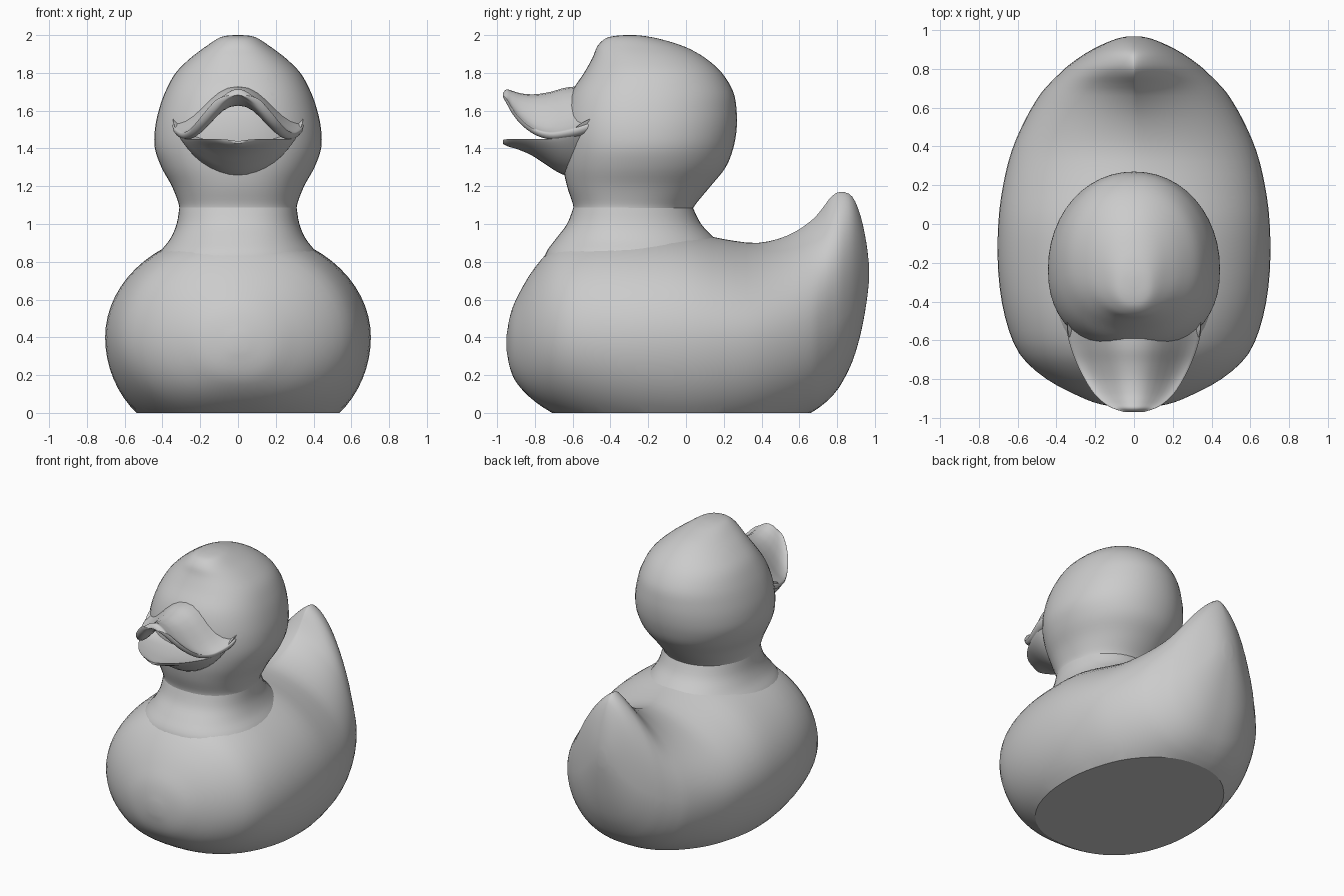
import bpy, bmesh, math
from mathutils import Vector
from mathutils.bvhtree import BVHTree

if "Cube" in bpy.data.objects:
    bpy.data.objects.remove(bpy.data.objects["Cube"])

rubber = bpy.data.materials.new("grey rubber")
rubber.diffuse_color = (0.6, 0.6, 0.6, 1)
rubber.use_nodes = True
rubber.node_tree.nodes["Principled BSDF"].inputs["Base Color"].default_value = rubber.diffuse_color


def finish(name, bm, angle=45):
    bmesh.ops.recalc_face_normals(bm, faces=bm.faces)
    mesh = bpy.data.meshes.new(name)
    bm.to_mesh(mesh)
    ob = bpy.data.objects.new(name, mesh)
    bpy.context.collection.objects.link(ob)
    mesh.materials.append(rubber)
    bpy.ops.object.select_all(action='DESELECT')
    ob.select_set(True)
    bpy.context.view_layer.objects.active = ob
    bpy.ops.object.shade_smooth_by_angle(angle=math.radians(angle))
    return ob


def smooth_rows(rows, n=4):
    """Spline through the section rows, n steps per span."""
    out = []
    for i in range(len(rows) - 1):
        quad = list(zip(rows[max(i - 1, 0)], rows[i], rows[i + 1], rows[min(i + 2, len(rows) - 1)]))
        for k in range(n):
            t = k / n
            out.append([0.5 * (2 * b + (c - a) * t + (2 * a - 5 * b + 4 * c - d) * t * t
                               + (3 * b - a - 3 * c + d) * t ** 3) for a, b, c, d in quad])
    return out + [list(rows[-1])]


def loft(rows, ring, n=4):
    """Skin the closed ring made from each row and cap both ends."""
    bm = bmesh.new()
    rings = [[bm.verts.new(p) for p in ring(*r)] for r in smooth_rows(rows, n)]
    for a, b in zip(rings, rings[1:]):
        for i in range(len(a)):
            j = (i + 1) % len(a)
            bm.faces.new((a[i], a[j], b[j], b[i]))
    bm.faces.new(rings[0])
    bm.faces.new(rings[-1])
    return bm


def power(v, p):
    return math.copysign(abs(v) ** p, v)


# Body and tail: sections along y (y, half width, bottom, widest height, top, taper)
BODY = [
    (-0.95, 0.04, 0.33, 0.37, 0.41, 1.0), (-0.93, 0.17, 0.23, 0.37, 0.52, 1.0),
    (-0.89, 0.28, 0.15, 0.38, 0.62, 1.0), (-0.80, 0.45, 0.06, 0.39, 0.77, 1.0),
    (-0.67, 0.59, -0.02, 0.40, 0.90, 1.0), (-0.48, 0.665, -0.10, 0.40, 0.96, 1.0),
    (-0.25, 0.70, -0.16, 0.40, 0.97, 1.0), (0.00, 0.70, -0.18, 0.40, 0.96, 1.0),
    (0.20, 0.675, -0.16, 0.40, 0.92, 1.12), (0.38, 0.63, -0.12, 0.40, 0.90, 1.3),
    (0.54, 0.56, -0.06, 0.41, 0.94, 1.45), (0.66, 0.49, 0.00, 0.43, 1.015, 1.65),
    (0.72, 0.44, 0.04, 0.45, 1.08, 1.75), (0.77, 0.39, 0.085, 0.47, 1.145, 1.75),
    (0.82, 0.335, 0.15, 0.50, 1.17, 1.6), (0.88, 0.25, 0.27, 0.55, 1.145, 1.4),
    (0.925, 0.165, 0.42, 0.62, 1.04, 1.2), (0.955, 0.09, 0.58, 0.70, 0.90, 1.0),
    (0.968, 0.03, 0.69, 0.74, 0.79, 1.0)]


def body_ring(y, w, zb, zm, zt, p):
    pts = []
    for i in range(64):
        a = math.tau * i / 64
        c, s = math.cos(a), math.sin(a)
        if s > 0:
            pts.append((w * power(c, p), y, zm + (zt - zm) * s))
        else:
            pts.append((w * power(c, 0.82), y, zm + (zm - zb) * s))
    return pts


bm = loft(BODY, body_ring, 3)
# flat base: cut away below the ground plane, keep the rim, add a base plate
bmesh.ops.bisect_plane(bm, geom=bm.verts[:] + bm.edges[:] + bm.faces[:], dist=1e-5,
                       plane_co=(0, 0, 0), plane_no=(0, 0, 1), clear_inner=True)
bmesh.ops.recalc_face_normals(bm, faces=bm.faces)
rim = {v.co.to_tuple(5) for e in bm.edges if e.is_boundary for v in e.verts}
finish("body_and_tail", bm)

bm = bmesh.new()
mid_y = sum(p[1] for p in rim) / len(rim)
order = sorted(rim, key=lambda p: math.atan2(p[1] - mid_y, p[0]))
base = bm.faces.new([bm.verts.new((p[0], p[1], 0)) for p in reversed(order)])
base.normal_update()
mesh = bpy.data.meshes.new("base")
bm.to_mesh(mesh)
mesh.materials.append(rubber)
bpy.context.collection.objects.link(bpy.data.objects.new("base", mesh))


# Neck and head: horizontal sections (z, front y, back y, half width)
NECK = [(0.74, -0.76, 0.24, 0.46), (0.84, -0.745, 0.22, 0.42), (0.92, -0.69, 0.155, 0.36),
        (1.00, -0.63, 0.08, 0.325), (1.09, -0.595, 0.035, 0.31)]
HEAD = [(1.07, -0.595, 0.03, 0.31), (1.11, -0.60, 0.055, 0.315), (1.20, -0.63, 0.13, 0.35),
        (1.30, -0.65, 0.21, 0.405), (1.40, -0.655, 0.25, 0.44), (1.50, -0.655, 0.268, 0.44),
        (1.60, -0.64, 0.268, 0.42), (1.70, -0.605, 0.25, 0.385), (1.80, -0.54, 0.19, 0.33),
        (1.88, -0.495, 0.10, 0.25), (1.94, -0.47, -0.01, 0.17), (1.98, -0.43, -0.14, 0.11),
        (1.995, -0.38, -0.22, 0.07), (2.00, -0.32, -0.27, 0.02)]


def head_ring(z, y0, y1, w):
    cy = y0 * 0.54 + y1 * 0.46
    pts = []
    for i in range(48):
        a = math.tau * i / 48
        s, c = math.sin(a), math.cos(a)
        p = 0.88 if s < 0 else 0.96
        pts.append((w * power(c, p), cy + (y1 - cy if s > 0 else cy - y0) * power(s, p), z))
    return pts


finish("neck", loft(NECK, head_ring))
bm = loft(HEAD, head_ring)
head_surface = BVHTree.FromBMesh(bm)
finish("head", bm)

# Upper bill: arched sections along y (y, half width, crest, edge height, thickness)
UPPER = [(-0.50, 0.345, 1.70, 1.53, 0.09), (-0.56, 0.345, 1.71, 1.51, 0.09),
         (-0.64, 0.325, 1.705, 1.49, 0.08), (-0.72, 0.295, 1.685, 1.48, 0.07),
         (-0.80, 0.255, 1.675, 1.50, 0.06), (-0.87, 0.21, 1.68, 1.55, 0.055),
         (-0.92, 0.16, 1.695, 1.61, 0.05), (-0.95, 0.11, 1.705, 1.66, 0.04),
         (-0.97, 0.05, 1.69, 1.68, 0.01)]
US = [math.sin(math.pi * (i / 20 - 0.5)) for i in range(21)]


def upper_ring(y, w, zc, ze, t):
    def arch(u, k):
        return (w * u, y, ze + (zc - ze) * 0.5 * (1 + math.cos(math.pi * abs(u) ** 1.15))
                + k * t * max(0, 1 - u ** 6) ** 0.5)
    return [arch(u, 0.2) for u in US] + [arch(u, -0.8) for u in US[-2:0:-1]]


finish("upper_bill", loft(UPPER, upper_ring), 60)

# Lower bill: shallow scoop sections along y (y, half width, edge height, scoop depth, bottom)
LOWER = [(-0.50, 0.345, 1.56, 0.10, 1.24), (-0.56, 0.34, 1.53, 0.08, 1.235),
         (-0.62, 0.32, 1.48, 0.04, 1.25), (-0.68, 0.295, 1.455, 0.025, 1.275),
         (-0.75, 0.265, 1.45, 0.025, 1.32), (-0.82, 0.225, 1.45, 0.025, 1.365),
         (-0.89, 0.17, 1.45, 0.02, 1.395), (-0.94, 0.11, 1.45, 0.015, 1.41),
         (-0.97, 0.04, 1.445, 0.005, 1.425)]


def lower_ring(y, w, ze, d, zb):
    top = [(w * u, y, ze - d * (1 - u * u)) for u in US]
    return top + [(w * u, y, ze - (ze - zb) * (1 - abs(u) ** 1.9) ** 0.85) for u in US[-2:0:-1]]


finish("lower_bill", loft(LOWER, lower_ring))


# Eyes: thin oval plates laid on the head, leaning inward at the top
def eye(name, side):
    bm = bmesh.new()
    rings = []
    for scale, lift in ((1.0, -0.002), (1.0, 0.007), (0.66, 0.007), (0.33, 0.007)):
        ring = []
        for i in range(24):
            a = math.tau * i / 24
            u, v = 0.058 * scale * math.cos(a), 0.09 * scale * math.sin(a)
            x = 0.215 + u * math.cos(0.3) - v * math.sin(0.3)
            z = 1.735 + u * math.sin(0.3) + v * math.cos(0.3)
            hit, normal, _, _ = head_surface.ray_cast(Vector((side * x, -2, z)), Vector((0, 1, 0)))
            if normal.y > 0:
                normal = -normal
            ring.append(bm.verts.new(hit + normal * lift))
        rings.append(ring)
    for a, b in zip(rings, rings[1:]):
        for i in range(24):
            j = (i + 1) % 24
            bm.faces.new((a[i], a[j], b[j], b[i]))
    bm.faces.new(rings[-1])
    finish(name, bm, 30)


eye("left_eye", -1)
eye("right_eye", 1)
